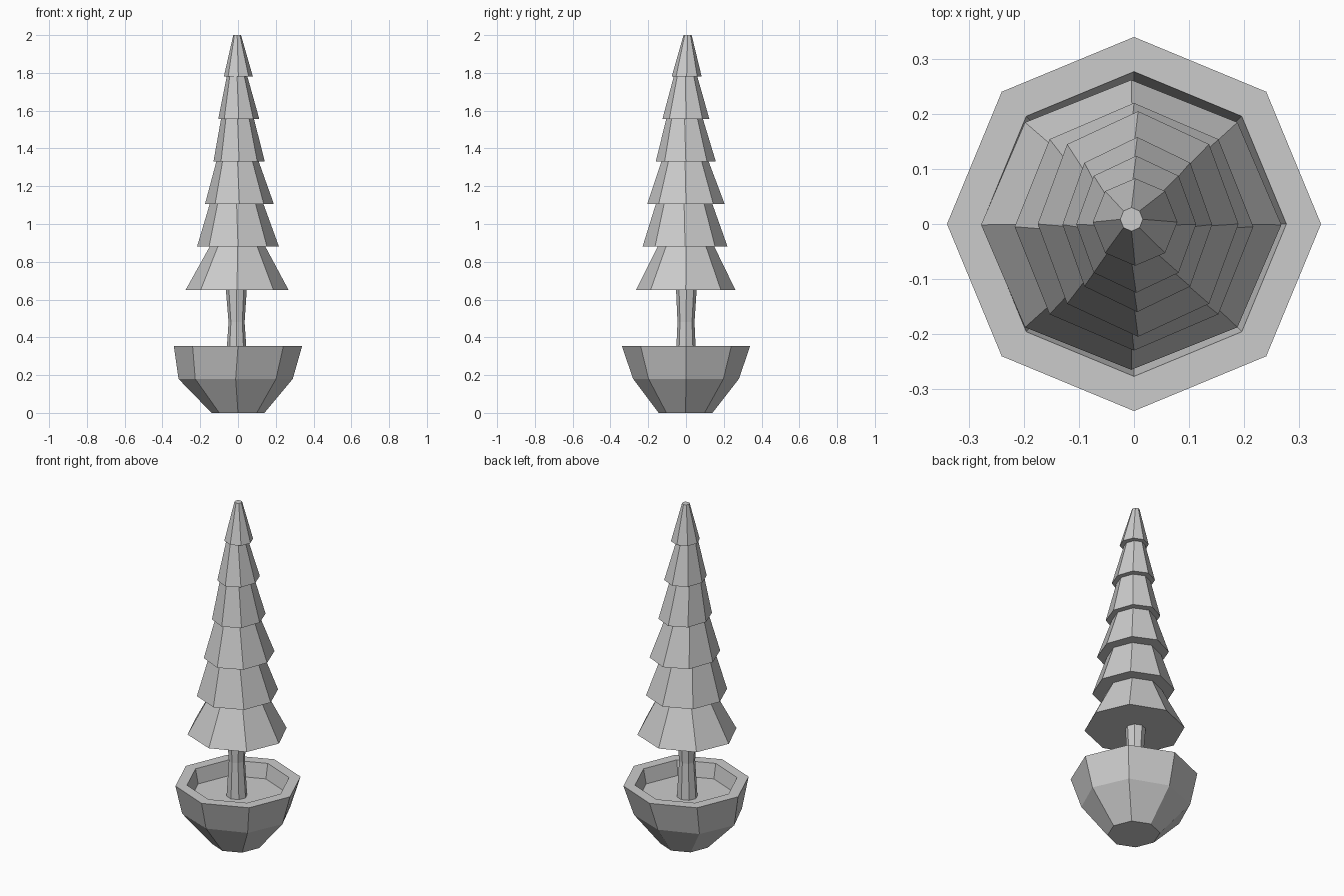
import bpy, bmesh, math

SIDES = 8


def loft(name, rings):
    """Flat-faced octagonal loft; each ring is (z, xmin, xmax, ymin, ymax)."""
    bm = bmesh.new()
    loops = []
    for z, x0, x1, y0, y1 in rings:
        cx, cy = (x0 + x1) / 2, (y0 + y1) / 2
        rx, ry = (x1 - x0) / 2, (y1 - y0) / 2
        loops.append([bm.verts.new((cx + rx * math.cos(math.tau * i / SIDES),
                                    cy + ry * math.sin(math.tau * i / SIDES), z))
                      for i in range(SIDES)])
    for a, b in zip(loops, loops[1:]):
        for i in range(SIDES):
            j = (i + 1) % SIDES
            bm.faces.new((a[i], a[j], b[j], b[i]))
    bm.faces.new(loops[0][::-1])
    bm.faces.new(loops[-1])
    bmesh.ops.recalc_face_normals(bm, faces=bm.faces)
    mesh = bpy.data.meshes.new(name)
    bm.to_mesh(mesh)
    bm.free()
    obj = bpy.data.objects.new(name, mesh)
    bpy.context.collection.objects.link(obj)
    return obj


# Pot: outer wall, rim, inner wall, soil
loft("pot", [
    (0.00, -0.14, 0.14, -0.145, 0.14),
    (0.18, -0.315, 0.29, -0.28, 0.28),
    (0.355, -0.34, 0.34, -0.34, 0.34),
    (0.355, -0.277, 0.277, -0.277, 0.277),
    (0.27, -0.26, 0.26, -0.26, 0.26),
])

# Trunk with a slight waist
loft("trunk", [
    (0.26, -0.065, 0.05, -0.055, 0.055),
    (0.48, -0.05, 0.035, -0.045, 0.045),
    (0.66, -0.065, 0.047, -0.053, 0.057),
])

# Foliage: six stacked skirts with flat undersides
loft("foliage", [
    (0.65, -0.278, 0.268, -0.265, 0.262),
    (0.88, -0.15, 0.145, -0.15, 0.15),
    (0.88, -0.217, 0.217, -0.23, 0.22),
    (1.105, -0.15, 0.135, -0.16, 0.14),
    (1.105, -0.175, 0.19, -0.205, 0.205),
    (1.33, -0.115, 0.11, -0.13, 0.12),
    (1.33, -0.13, 0.142, -0.16, 0.158),
    (1.555, -0.09, 0.085, -0.105, 0.09),
    (1.555, -0.105, 0.113, -0.125, 0.124),
    (1.78, -0.06, 0.05, -0.065, 0.06),
    (1.78, -0.075, 0.079, -0.076, 0.083),
    (2.00, -0.025, 0.016, -0.013, 0.03),
])
